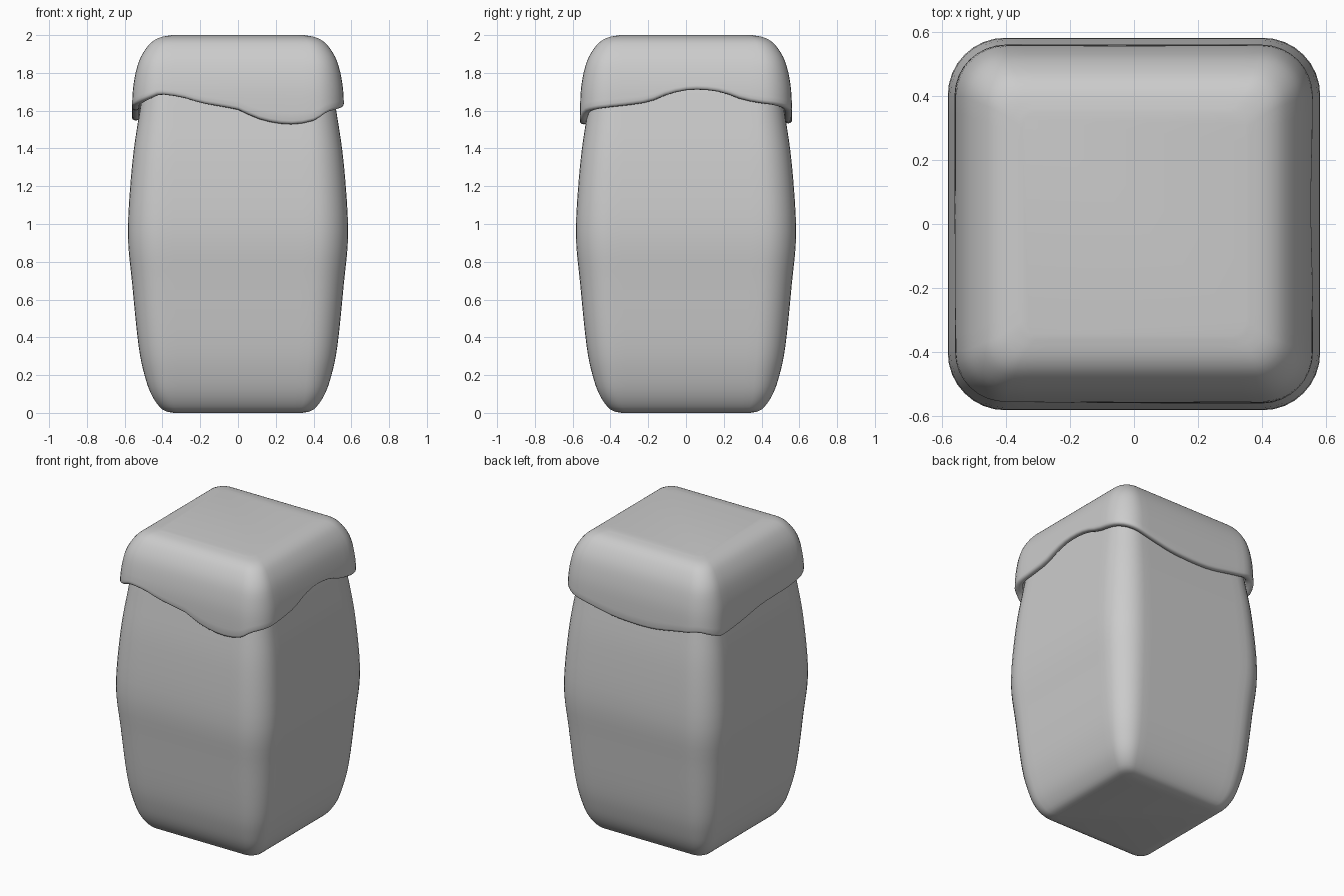
import bpy, bmesh, math

if "Cube" in bpy.data.objects:
    bpy.data.objects.remove(bpy.data.objects["Cube"])

SIDE, CORNER = 14, 8


def spline(p0, p1, p2, p3, t):
    return 0.5 * (2 * p1 + (p2 - p0) * t + (2 * p0 - 5 * p1 + 4 * p2 - p3) * t * t
                  + (3 * p1 - p0 - 3 * p2 + p3) * t ** 3)


def smooth_profile(pts, steps=4):
    """Smooth an open profile of (half width, corner radius, z)."""
    out = []
    n = len(pts)
    for i in range(n - 1):
        q = [pts[max(0, min(n - 1, i + k))] for k in (-1, 0, 1, 2)]
        for s in range(steps):
            out.append(tuple(spline(*c, s / steps) for c in zip(*q)))
    return out + [pts[-1]]


def ring(h, r):
    """Rounded square, anticlockwise from the front left."""
    out = []
    for k in range(4):
        c, s = round(math.cos(k * math.pi / 2)), round(math.sin(k * math.pi / 2))
        a = h - r
        local = [(-a + 2 * a * i / SIDE, -h) for i in range(SIDE)]
        for i in range(CORNER):
            t = -math.pi / 2 + math.pi / 2 * i / CORNER
            local.append((a + r * math.cos(t), -a + r * math.sin(t)))
        out += [(x * c - y * s, x * s + y * c) for x, y in local]
    return out


def loft(name, loops):
    bm = bmesh.new()
    rows = [[bm.verts.new(p) for p in loop] for loop in loops]
    for a, b in zip(rows, rows[1:]):
        for i in range(len(a)):
            j = (i + 1) % len(a)
            bm.faces.new((a[i], a[j], b[j], b[i]))
    bm.faces.new(rows[0])
    bm.faces.new(rows[-1])
    bmesh.ops.recalc_face_normals(bm, faces=bm.faces)
    mesh = bpy.data.meshes.new(name)
    bm.to_mesh(mesh)
    bm.free()
    ob = bpy.data.objects.new(name, mesh)
    bpy.context.collection.objects.link(ob)
    bpy.ops.object.select_all(action='DESELECT')
    ob.select_set(True)
    bpy.context.view_layer.objects.active = ob
    bpy.ops.object.shade_smooth_by_angle(angle=math.radians(50))
    return ob


# Bulging jar body
body = smooth_profile([
    (.34, .05, 0), (.40, .07, .018), (.455, .10, .09), (.495, .13, .2),
    (.527, .15, .36), (.56, .17, .68), (.583, .18, .96), (.56, .17, 1.32),
    (.525, .15, 1.57), (.495, .13, 1.74), (.455, .10, 1.85), (.40, .07, 1.92), (.34, .05, 1.94)])
loft("jar_body", [[(x, y, z) for x, y in ring(h, r)] for h, r, z in body])

# Wavy hem heights along each side (position, z): front, right, back, left
HEM = [
    [(-.49, 1.665), (-.42, 1.685), (-.3, 1.67), (-.2, 1.64), (0, 1.605), (.1, 1.56),
     (.2, 1.535), (.3, 1.528), (.4, 1.545), (.49, 1.59)],
    [(-.49, 1.61), (-.4, 1.62), (-.2, 1.645), (-.1, 1.685), (0, 1.708), (.1, 1.71),
     (.2, 1.695), (.3, 1.66), (.4, 1.64), (.49, 1.63)],
    [(-.49, 1.61), (-.3, 1.57), (-.13, 1.54), (.13, 1.535), (.39, 1.575), (.49, 1.59)],
    [(-.49, 1.565), (-.42, 1.548), (-.25, 1.56), (0, 1.595), (.3, 1.605), (.49, 1.635)],
]
keys = [(k + .5 + p / 1.12, z) for k, side in enumerate(HEM) for p, z in side]
n = len(keys)
keys = [(keys[-2][0] - 4, keys[-2][1]), (keys[-1][0] - 4, keys[-1][1])] + keys + \
       [(keys[0][0] + 4, keys[0][1]), (keys[1][0] + 4, keys[1][1])]


def hem(x, y):
    m = max(abs(x), abs(y))
    if abs(y) >= abs(x):
        u = (.5 + .5 * x / m) if y < 0 else (2.5 - .5 * x / m)
    else:
        u = (1.5 + .5 * y / m) if x > 0 else (3.5 - .5 * y / m)
    for i in range(1, n + 2):
        (a, za), (b, zb) = keys[i], keys[i + 1]
        if a <= u <= b:
            return spline(keys[i - 1][1], za, zb, keys[i + 2][1], (u - a) / (b - a))
    return keys[1][1]


# Cap: rounded shell whose lower edge follows the hem
crown = smooth_profile([(.562, .16, 1.5), (.561, .16, 1.62), (.553, .155, 1.74), (.525, .13, 1.86),
                        (.475, .10, 1.945), (.42, .07, 1.985), (.35, .05, 2.0)])


def section(z):
    for (h0, r0, z0), (h1, r1, z1) in zip(crown, crown[1:]):
        if z <= z1:
            t = (z - z0) / (z1 - z0)
            return h0 + (h1 - h0) * t, r0 + (r1 - r0) * t
    return crown[-1][:2]


heights = [hem(x, y) for x, y in ring(.56, .16)]


def hem_loop(t, lift, inset):
    loop = []
    for i, z0 in enumerate(heights):
        z = z0 + lift + (1.75 - z0 - lift) * t
        h, r = section(z)
        x, y = ring(h - inset, r - inset * .6)[i]
        loop.append((x, y, z))
    return loop


def shell(inset, drop):
    return [[(x, y, z - drop) for x, y in ring(h - inset, r - inset * .6)]
            for h, r, z in crown if z - drop > 1.76]


GAP = .04
loops = shell(GAP, .03)[::-1]
loops += [hem_loop(t, .012, GAP) for t in (.9, .6, .3, 0)]
loops += [hem_loop(0, l, i) for l, i in ((.003, .034), (0, .022), (.002, .010), (.008, .003))]
loops += [hem_loop(t, .018, 0) for t in (0, .2, .4, .6, .8, .97)]
loops += shell(0, 0)
loft("jar_cap", loops)
